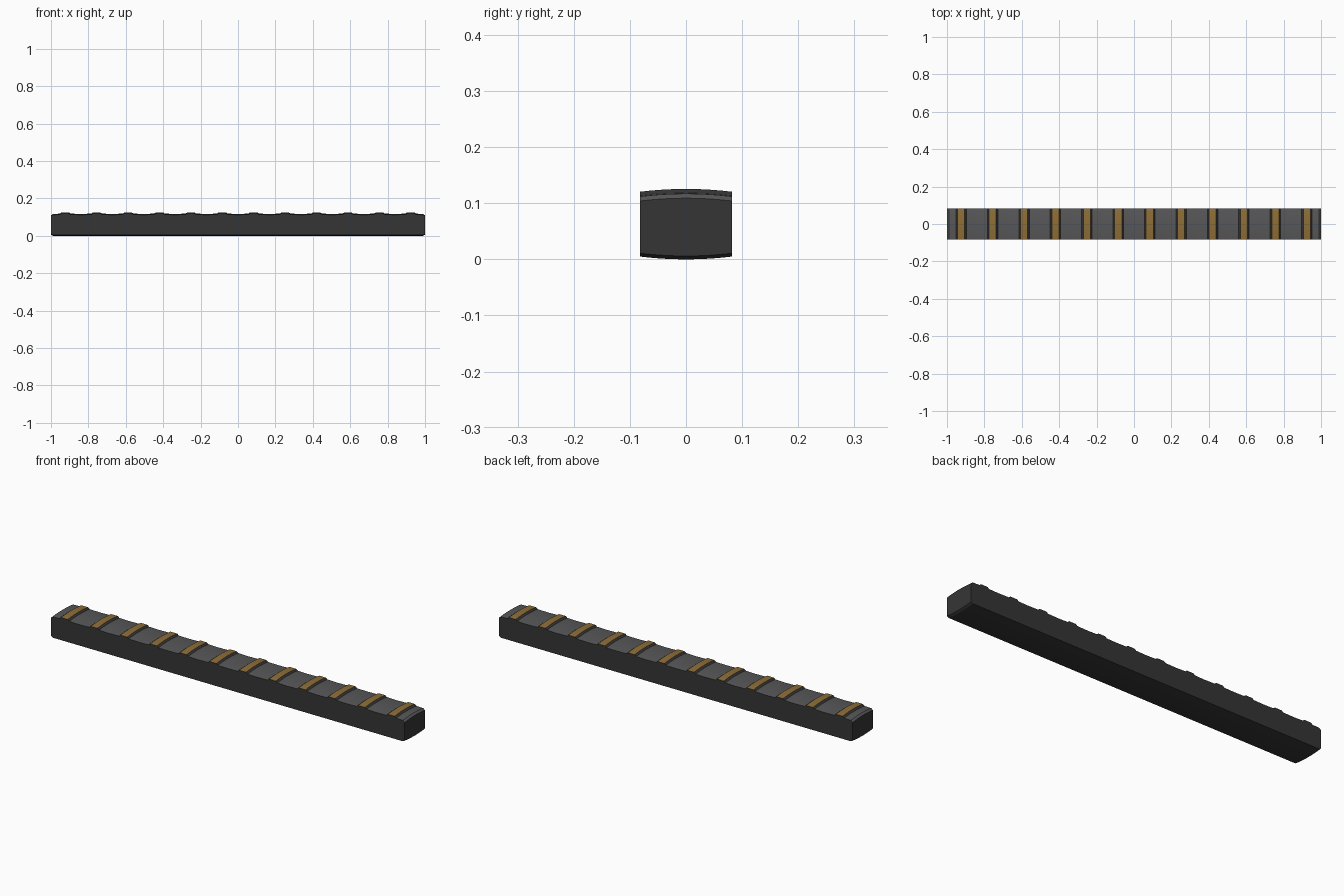
import bpy, bmesh

if "Cube" in bpy.data.objects:
    bpy.data.objects.remove(bpy.data.objects["Cube"])

HALF_W = 0.082
N = 10  # segments across the crowned top


def material(name, rgb):
    m = bpy.data.materials.new(name)
    m.diffuse_color = (*rgb, 1)
    m.use_nodes = True
    m.node_tree.nodes["Principled BSDF"].inputs["Base Color"].default_value = m.diffuse_color
    return m


dark = material("dark_rubber", (0.036, 0.036, 0.036))
grey = material("grey_top", (0.096, 0.096, 0.10))
gold = material("ochre_band", (0.27, 0.155, 0.038))


def crown(y):
    # drop from the centre line to the long edges
    return 0.005 * (y / HALF_W) ** 2


def loft(name, stations, top_rule, mats):
    """Stations are (x, bottom, top); top_rule gives a material per top span."""
    bm = bmesh.new()
    ys = [-HALF_W + 2 * HALF_W * i / N for i in range(N + 1)]
    rings = []
    for x, zb, zt in stations:
        bot = [bm.verts.new((x, y, zb + crown(y))) for y in ys]
        top = [bm.verts.new((x, y, zt - crown(y))) for y in reversed(ys)]
        rings.append(bot + top)
    n = len(rings[0])
    for s in range(len(rings) - 1):
        a, b = rings[s], rings[s + 1]
        for i in range(n):
            j = (i + 1) % n
            f = bm.faces.new((a[i], a[j], b[j], b[i]))
            if N < i < n - 1:
                f.material_index = top_rule(s)
    bm.faces.new(rings[0])
    bm.faces.new(rings[-1])
    bmesh.ops.recalc_face_normals(bm, faces=bm.faces)
    me = bpy.data.meshes.new(name)
    bm.to_mesh(me)
    bm.free()
    for m in mats:
        me.materials.append(m)
    ob = bpy.data.objects.new(name, me)
    bpy.context.collection.objects.link(ob)
    return ob


centres = [-0.924 + 0.168 * i for i in range(12)]

# Long bar: eased ends and a slight sag between the bands
stations = [(-1.0, 0.006, 0.109), (-0.99, 0.0, 0.117)]
for i, c in enumerate(centres):
    stations.append((c, 0.0, 0.119))
    if i < 11:
        stations.append((c + 0.084, 0.0, 0.117))
stations += [(0.99, 0.0, 0.117), (1.0, 0.006, 0.109)]
loft("bar", stations, lambda s: 1, [dark, grey])

# Raised bands: ochre top, dark sloping flanks
for i, c in enumerate(centres):
    st = [(c - 0.029, 0.1, 0.1175), (c - 0.019, 0.1, 0.1255),
          (c + 0.019, 0.1, 0.1255), (c + 0.029, 0.1, 0.1175)]
    loft(f"band_{i + 1}", st, lambda s: 1 if s == 1 else 0, [dark, gold])
